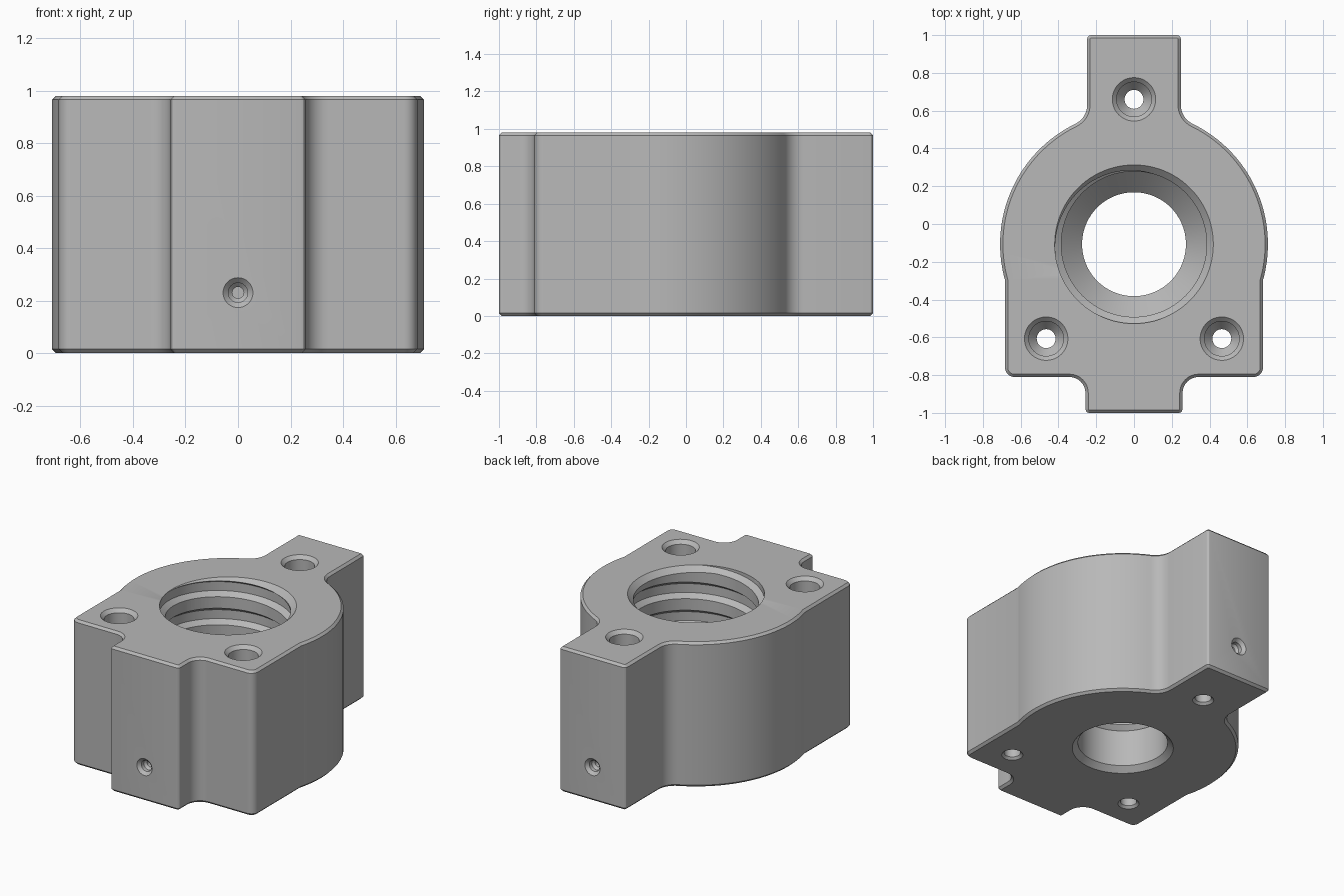
import bpy, bmesh
from math import sin, cos, pi, atan2, tau
from mathutils import Vector, Matrix

if "Cube" in bpy.data.objects:
    bpy.data.objects.remove(bpy.data.objects["Cube"])

HEIGHT, CHAMFER = 0.98, 0.015
BORE_Y, ROUND_R = -0.107, 0.709

grey = bpy.data.materials.new("plain grey")
grey.use_nodes = True
colour = (0.48, 0.48, 0.48, 1)
grey.diffuse_color = colour
grey.node_tree.nodes["Principled BSDF"].inputs["Base Color"].default_value = colour


def make_object(name, bm):
    bmesh.ops.recalc_face_normals(bm, faces=bm.faces)
    mesh = bpy.data.meshes.new(name)
    bm.to_mesh(mesh)
    bm.free()
    mesh.materials.append(grey)
    obj = bpy.data.objects.new(name, mesh)
    bpy.context.collection.objects.link(obj)
    return obj


def fillet(before, corner, after, setback, steps=8):
    """Circular arc rounding one corner, starting a setback away from it."""
    c = Vector(corner)
    u, v = (Vector(before) - c).normalized(), (Vector(after) - c).normalized()
    a, b, w = c + u * setback, c + v * setback, sin(u.angle(v) / 2)
    points = []
    for i in range(steps + 1):
        t = i / steps
        k0, k1, k2 = (1 - t) ** 2, 2 * w * t * (1 - t), t * t
        points.append((a * k0 + c * k1 + b * k2) / (k0 + k1 + k2))
    return points


def lathe(name, profile, matrix, segments=64):
    """Closed solid turned about its z axis from (radius, height) pairs."""
    bm = bmesh.new()
    rings = [[bm.verts.new((r * cos(tau * i / segments), r * sin(tau * i / segments), z))
              for i in range(segments)] for r, z in profile]
    for low, high in zip(rings, rings[1:]):
        for i in range(segments):
            j = (i + 1) % segments
            bm.faces.new((low[i], low[j], high[j], high[i]))
    bm.faces.new(rings[0])
    bm.faces.new(rings[-1])
    bm.transform(matrix)
    return make_object(name, bm)


def thread_groove(name, start, end, pitch, section, steps=64):
    """Helical groove with a fixed (radius, height) section."""
    bm = bmesh.new()
    rings = []
    for i in range(int((end - start) / pitch * steps) + 1):
        a = tau * i / steps
        z = start + pitch * i / steps
        rings.append([bm.verts.new((r * cos(a), r * sin(a) + BORE_Y, z + h)) for r, h in section])
    n = len(section)
    for p, q in zip(rings, rings[1:]):
        for k in range(n):
            m = (k + 1) % n
            bm.faces.new((p[k], p[m], q[m], q[k]))
    bm.faces.new(rings[0])
    bm.faces.new(rings[-1])
    return make_object(name, bm)


# Outline of the +x half, from the rear tab round to the front tab
tab_x, front_x, side_x, shoulder_y = 0.248, 0.257, 0.683, -0.81
join = Vector((0.31, (ROUND_R ** 2 - 0.31 ** 2) ** 0.5))
tangent_y = join.y + (join.x - tab_x) * join.x / join.y + BORE_Y
root = (tab_x, tangent_y)
join_point = (join.x, join.y + BORE_Y)
setback = (Vector(join_point) - Vector(root)).length
half = fillet((0, 1), (tab_x, 1), root, 0.02, 3)
half += fillet((tab_x, 1), root, join_point, setback)
a0 = atan2(join.y, join.x)
a1 = -atan2((ROUND_R ** 2 - side_x ** 2) ** 0.5, side_x)
for i in range(1, 41):
    a = a0 + (a1 - a0) * i / 40
    half.append(Vector((ROUND_R * cos(a), ROUND_R * sin(a) + BORE_Y)))
corner, inner, tip = (side_x, shoulder_y), (front_x, shoulder_y), (front_x, -1)
half += fillet((side_x, 0), corner, inner, 0.05)
half += fillet(corner, inner, tip, 0.085)
half += fillet(inner, tip, (0, -1), 0.02, 3)
outline = half + [Vector((-p.x, p.y)) for p in reversed(half)]

# Body block with chamfered top and bottom rims
bm = bmesh.new()
base = bm.faces.new([bm.verts.new((p.x, p.y, 0)) for p in outline])
grown = bmesh.ops.extrude_face_region(bm, geom=[base])["geom"]
bmesh.ops.translate(bm, vec=(0, 0, HEIGHT),
                    verts=[g for g in grown if isinstance(g, bmesh.types.BMVert)])
bmesh.ops.recalc_face_normals(bm, faces=bm.faces)
rims = [e for e in bm.edges if abs(e.verts[0].co.z - e.verts[1].co.z) < 1e-4]
bmesh.ops.bevel(bm, geom=rims, offset=CHAMFER, segments=1, affect='EDGES')
body = make_object("nut_block_body", bm)

# Stepped main bore, then its internal thread
cutters = [lathe("bore_cutter",
                 [(0.33, -0.02), (0.275, 0.035), (0.275, 0.28), (0.385, 0.39),
                  (0.385, HEIGHT - 0.035), (0.445, HEIGHT + 0.025)],
                 Matrix.Translation((0, BORE_Y, 0)), 96)]
cutters.append(thread_groove("thread_cutter", 0.47, HEIGHT + 0.22, 0.19,
                             [(0.36, -0.075), (0.42, -0.03), (0.42, 0.03), (0.36, 0.075)], 96))

# Three stepped screw holes
for x, y in ((0, 0.66), (-0.465, -0.607), (0.465, -0.607)):
    cutters.append(lathe("screw_hole_cutter",
                         [(0.085, -0.02), (0.05, 0.015), (0.05, 0.45), (0.092, 0.5),
                          (0.092, HEIGHT - 0.023), (0.135, HEIGHT + 0.02)],
                         Matrix.Translation((x, y, 0)), 48))

# Small set-screw holes in the front and rear tabs
for side in (-1, 1):
    turn = Matrix.Rotation(-side * pi / 2, 4, 'X')
    cutters.append(lathe("set_screw_cutter",
                         [(0.022, -0.24), (0.022, -0.06), (0.037, -0.045),
                          (0.037, -0.02), (0.077, 0.02)],
                         Matrix.Translation((0, side, 0.23)) @ turn, 32))

for cutter in cutters:
    cutter.hide_render = True
    mod = body.modifiers.new(cutter.name, 'BOOLEAN')
    mod.operation, mod.solver, mod.object = 'DIFFERENCE', 'EXACT', cutter

# Keep the cut result and drop the cutters
bpy.context.view_layer.update()
graph = bpy.context.evaluated_depsgraph_get()
result = bpy.data.meshes.new_from_object(body.evaluated_get(graph))
body.modifiers.clear()
body.data = result
for cutter in cutters:
    bpy.data.objects.remove(cutter)

bpy.ops.object.select_all(action='DESELECT')
body.select_set(True)
bpy.context.view_layer.objects.active = body
bpy.ops.object.shade_smooth_by_angle(angle=pi / 7)
